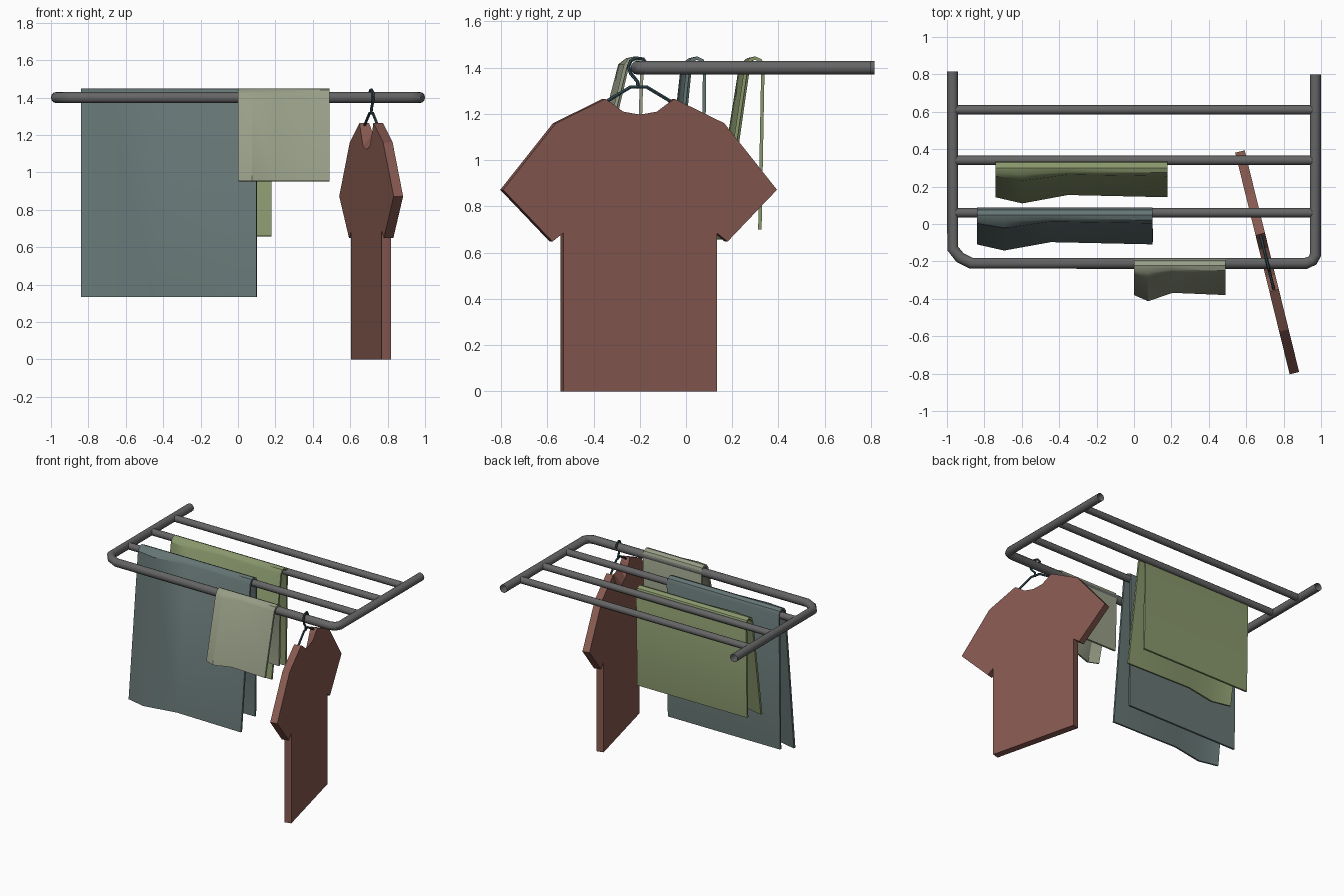
import bpy, math
from mathutils import Matrix

if "Cube" in bpy.data.objects:
    bpy.data.objects.remove(bpy.data.objects["Cube"])


def mat(name, r, g, b):
    m = bpy.data.materials.new(name)
    m.diffuse_color = (r, g, b, 1)
    m.use_nodes = True
    m.node_tree.nodes["Principled BSDF"].inputs["Base Color"].default_value = m.diffuse_color
    return m


steel = mat("dark_steel", .13, .13, .13)
wire = mat("hanger_wire", .035, .075, .09)
brown = mat("brown_cloth", .24, .10, .08)
teal = mat("teal_cloth", .13, .18, .175)
green = mat("green_cloth", .25, .31, .15)
sage = mat("sage_cloth", .31, .34, .24)


def select(ob):
    bpy.ops.object.select_all(action='DESELECT')
    ob.select_set(True)
    bpy.context.view_layer.objects.active = ob


def tube(name, pts, r, m, cyclic=False, res=4, cap=False):
    cu = bpy.data.curves.new(name, 'CURVE')
    cu.dimensions = '3D'
    cu.bevel_depth = r
    cu.bevel_resolution = res
    cu.use_fill_caps = cap
    sp = cu.splines.new('POLY')
    sp.points.add(len(pts) - 1)
    for p, c in zip(sp.points, pts):
        p.co = (*c, 1)
    sp.use_cyclic_u = cyclic
    ob = bpy.data.objects.new(name, cu)
    bpy.context.collection.objects.link(ob)
    cu.materials.append(m)
    select(ob)
    bpy.ops.object.convert(target='MESH')
    ob = bpy.context.object
    bpy.ops.object.shade_smooth_by_angle(angle=math.radians(35))
    return ob


def mesh(name, verts, faces, m):
    me = bpy.data.meshes.new(name)
    me.from_pydata(verts, [], faces)
    me.materials.append(m)
    ob = bpy.data.objects.new(name, me)
    bpy.context.collection.objects.link(ob)
    return ob


# U-shaped outer rail, open at both rear ends
RZ = 1.40
rail = [(-.97, .815), (-.97, -.13), (-.93, -.18), (-.87, -.21),
        (.92, -.21), (.955, -.195), (.97, -.165), (.97, .80)]
tube("outer_rail", [(x, y, RZ) for x, y in rail], .03, steel)

# cross bars
for i, y in enumerate((.06, .34, .61)):
    tube(f"cross_bar_{i + 1}", [(-.965, y, RZ), (.965, y, RZ)], .025, steel)


# towels: folded profile swept along x, with a ripple in the front flap
def towel(name, x0, x1, back_y, z_back, z_front, m):
    profile = [(-.013, z_back, 0), (0, 1.41, 0), (-.012, 1.436, 0),
               (-.04, 1.449, 0), (-.066, 1.441, .3), (-.085, 1.415, .75),
               (-.197, z_front, 1)]
    ripple = [(0, 0), (.155, -.033), (.42, .012), (1, 0)]
    verts = [(x0 + f * (x1 - x0), back_y + y + k * w, z)
             for y, z, k in profile for f, w in ripple]
    n = len(ripple)
    faces = [(r * n + c, r * n + c + 1, r * n + n + c + 1, r * n + n + c)
             for r in range(len(profile) - 1) for c in range(n - 1)]
    ob = mesh(name, verts, faces, m)
    # flip so the outside of the fold faces out, then thicken inwards
    ob.data.flip_normals()
    if ob.data.polygons[2 * (n - 1)].normal.z < 0:
        ob.data.flip_normals()
    s = ob.modifiers.new("thickness", 'SOLIDIFY')
    s.thickness = .015
    s.offset = -1
    select(ob)
    bpy.ops.object.modifier_apply(modifier=s.name)
    bpy.ops.object.shade_smooth_by_angle(angle=math.radians(35))


towel("large_towel", -.84, .10, .088, .39, .335, teal)
towel("medium_towel", -.74, .18, .34, .70, .66, green)
towel("small_towel", 0, .49, -.183, .98, .955, sage)

# shirt and hanger share one turned vertical plane
turn = Matrix.Translation((.712, -.205, 0)) @ Matrix.Rotation(math.radians(13.8), 4, 'Z')

# shirt: half outline (s, z back, z front) mirrored, front neckline is deeper
half = [(0, 1.197, 1.12), (.075, 1.21, 1.14), (.13, 1.25, 1.22),
        (.155, 1.265, 1.265), (.375, 1.16, 1.16), (.61, .872, .872),
        (.39, .648, .648), (.342, .685, .685), (.342, 0, 0)]
outline = half + [(-s, a, b) for s, a, b in reversed(half[1:])]
n = len(outline)
T = .026
verts = [(T, s, a) for s, a, b in outline] + [(-T, s, b) for s, a, b in outline]
faces = [tuple(reversed(range(n))), tuple(range(n, 2 * n))]
faces += [(i, (i + 1) % n, n + (i + 1) % n, n + i) for i in range(n)]
shirt = mesh("shirt", verts, faces, brown)
shirt.data.transform(turn)

# hanger: hook over the front rail and a closed shoulder frame
hook = [(0, 1.31), (-.005, 1.34), (-.035, 1.375), (-.045, 1.405), (-.035, 1.43),
        (-.01, 1.442), (.02, 1.438), (.04, 1.41)]
frame = [(-.035, 1.317), (.035, 1.317), (.15, 1.25), (.32, 1.15), (.32, 1.06),
         (-.32, 1.06), (-.32, 1.15), (-.15, 1.25)]
for name, pts, cyc in (("hanger_hook", hook, False), ("hanger_frame", frame, True)):
    ob = tube(name, [(0, s, z) for s, z in pts], .008, wire, cyc, 1, not cyc)
    ob.data.transform(turn)
